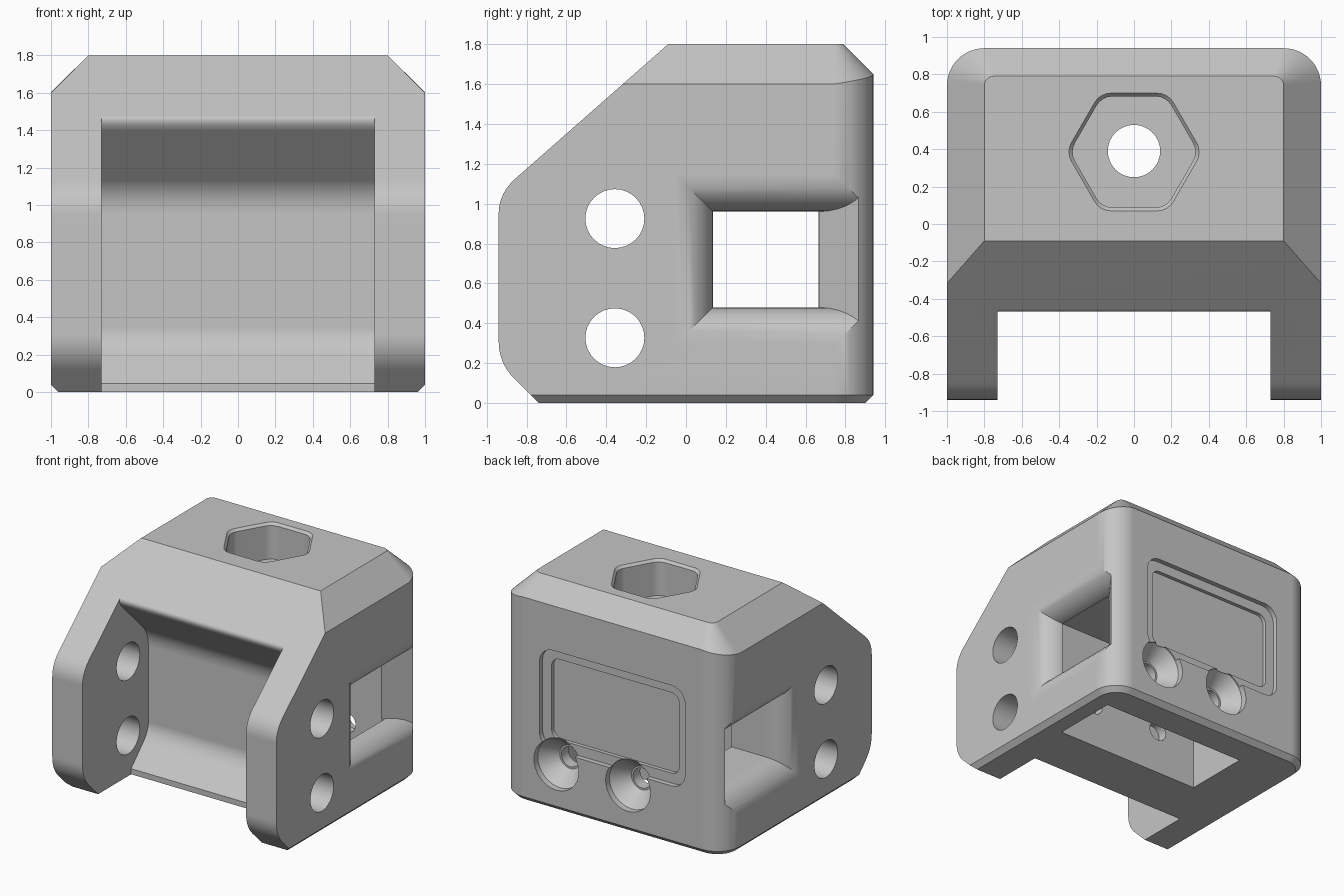
import bpy, bmesh, math
from mathutils import Vector

cube = bpy.data.objects.get("Cube")
if cube:
    bpy.data.objects.remove(cube, do_unlink=True)

grey = bpy.data.materials.new("plain_grey")
grey.use_nodes = True
GREY = (0.56, 0.56, 0.56, 1)
grey.diffuse_color = GREY
grey.node_tree.nodes["Principled BSDF"].inputs["Base Color"].default_value = GREY


def loft(name, rings):
    """Closed solid through rings that share a point count."""
    bm = bmesh.new()
    rows = [[bm.verts.new(p) for p in ring] for ring in rings]
    n = len(rows[0])
    for a, b in zip(rows, rows[1:]):
        for i in range(n):
            j = (i + 1) % n
            bm.faces.new((a[i], a[j], b[j], b[i]))
    bm.faces.new(rows[0][::-1])
    bm.faces.new(rows[-1])
    bmesh.ops.recalc_face_normals(bm, faces=bm.faces)
    mesh = bpy.data.meshes.new(name)
    bm.to_mesh(mesh)
    bm.free()
    mesh.materials.append(grey)
    obj = bpy.data.objects.new(name, mesh)
    bpy.context.collection.objects.link(obj)
    return obj


def bend(a, corner, b, steps=8):
    """Rounded corner as a quadratic curve."""
    a, c, b = Vector(a), Vector(corner), Vector(b)
    return [tuple(a * (1 - t) ** 2 + c * 2 * t * (1 - t) + b * t * t)
            for t in (i / steps for i in range(steps + 1))]


def arc(cx, cy, r, start, end, steps):
    return [(cx + r * math.cos(math.radians(start + (end - start) * i / steps)),
             cy + r * math.sin(math.radians(start + (end - start) * i / steps)))
            for i in range(steps + 1)]


def side_extrusion(name, profile, half):
    return loft(name, [[(x, y, z) for y, z in profile] for x in (-half, half)])


def box(name, x, y, z):
    return loft(name, [[(x[0], y[0], h), (x[1], y[0], h), (x[1], y[1], h), (x[0], y[1], h)]
                       for h in z])


def cut(body, tool, operation="DIFFERENCE"):
    mod = body.modifiers.new("cut", "BOOLEAN")
    mod.operation, mod.solver, mod.object = operation, "EXACT", tool
    bpy.context.view_layer.objects.active = body
    bpy.ops.object.modifier_apply(modifier=mod.name)
    bpy.data.objects.remove(tool, do_unlink=True)


# Outer block: rounded rear corners, chamfered foot and roof edges
def block_ring(half, back, r, z_side, z_back):
    right = arc(half - r, back - r, r, 0, 90, 12)
    ring = [(half, -1.2, z_side)]
    ring += [(x, y, z_side + (z_back - z_side) * i / 12) for i, (x, y) in enumerate(right)]
    return ring + [(-x, y, z) for x, y, z in reversed(ring)]


body = loft("bracket_body", [
    block_ring(0.96, 0.90, 0.16, 0, 0),
    block_ring(1.0, 0.94, 0.2, 0.04, 0.04),
    block_ring(1.0, 0.94, 0.2, 1.6, 1.65),
    block_ring(0.8, 0.79, 0.05, 1.8, 1.8)])

# Side outline with sloped front and rounded arms
outline = [(1.2, -0.2), (-0.54, -0.2), (-0.74, 0)]
outline += bend((-0.86, 0.12), (-0.94, 0.2), (-0.94, 0.31))
outline += bend((-0.94, 0.95), (-0.94, 1.06), (-0.84, 1.14))
outline += [(-0.09, 1.8), (0.14, 2.0), (1.2, 2.0)]
cut(body, side_extrusion("outline", outline, 1.3), "INTERSECT")

# Hinge slot between the arms, with a rounded upper lip
slot = [(-1.2, -0.2), (-0.32, -0.2), (-0.32, 0.045)]
slot += bend((-0.17, 0.195), (-0.1, 0.265), (-0.1, 0.34))
slot += bend((-0.1, 0.95), (-0.1, 1.06), (-0.17, 1.13))
slot += bend((-0.43, 1.39), (-0.489, 1.449), (-0.455, 1.479), 6)
slot += [(-1.2, 1.6)]
cut(body, side_extrusion("slot", slot, 0.73))

# Hinge pin holes
for z in (0.327, 0.925):
    cut(body, side_extrusion("pin_hole", arc(-0.357, z, 0.148, 0, 348.75, 31), 1.3))

# Inner cavity open at the bottom, and the cross window
cut(body, box("cavity", (-0.5, 0.83), (0.12, 0.67), (-0.2, 0.97)))
cut(body, box("window", (-1.3, 1.3), (0.135, 0.665), (0.48, 0.96)))

# Window mouths: rounded front, top and bottom, straight taper at the back
MOUTH = 0.19
for side in (-1, 1):
    rings = []
    steps = [(-0.2, 1.0)] + [(MOUTH * (1 - math.cos(a)), 1 - math.sin(a))
                             for a in (i * math.pi / 16 for i in range(9))]
    for depth, o in steps:
        x = side * (1 - depth)
        y0, y1 = 0.135 - MOUTH * o, 0.665 + 1.37 * (MOUTH - depth)
        z0, z1 = 0.48 - MOUTH * o, 0.96 + MOUTH * o
        rings.append([(x, y0, z0), (x, y1, z0), (x, y1, z1), (x, y0, z1)])
    cut(body, loft("window_mouth", rings))


# Hexagonal nut pocket with a chamfered rim, and the bolt hole
def hexagon(r, z):
    pts = []
    for k in range(6):
        cx = (r - 0.1) * math.cos(k * math.pi / 3)
        cy = 0.385 + (r - 0.1) * math.sin(k * math.pi / 3)
        pts += arc(cx, cy, 0.1, k * 60 - 30, k * 60 + 30, 4)
    return [(x, y, z) for x, y in pts]


cut(body, loft("nut_pocket", [hexagon(0.328, 1.51), hexagon(0.328, 1.78),
                              hexagon(0.348, 1.8), hexagon(0.348, 1.9)]))
circle = arc(0, 0.39, 0.14, 0, 348.75, 31)
cut(body, loft("bolt_hole", [[(x, y, z) for x, y in circle] for z in (0.5, 1.7)]))


# Stepped panel recess on the back
def panel(half, z0, z1, r, y):
    pts = arc(half - r, z1 - r, r, 0, 90, 6) + arc(r - half, z1 - r, r, 90, 180, 6)
    pts += arc(r - half, z0 + r, r, 180, 270, 6) + arc(half - r, z0 + r, r, 270, 360, 6)
    return [(x, y, z) for x, z in pts]


for half, z0, z1, r, depth in ((0.65, 0.48, 1.29, 0.12, 0.04), (0.57, 0.56, 1.21, 0.07, 0.07)):
    cut(body, loft("panel", [panel(half, z0, z1, r, y) for y in (0.94 - depth, 1.1)]))

# Countersunk screw holes that end blind in the front cavity wall
for x0 in (-0.14, 0.5):
    rings = []
    for y, r in ((0.04, 0.08), (0.76, 0.08), (0.76, 0.095), (0.89, 0.2), (1.1, 0.2)):
        rings.append([(x, y, z) for x, z in arc(x0, 0.37, r, 0, 348.75, 31)])
    cut(body, loft("screw_hole", rings))

# Smooth curves, crisp edges
bpy.ops.object.select_all(action="DESELECT")
body.select_set(True)
bpy.context.view_layer.objects.active = body
bpy.ops.object.shade_smooth_by_angle(angle=math.radians(28))
weighted = body.modifiers.new("weighted_normals", "WEIGHTED_NORMAL")
weighted.keep_sharp = True
